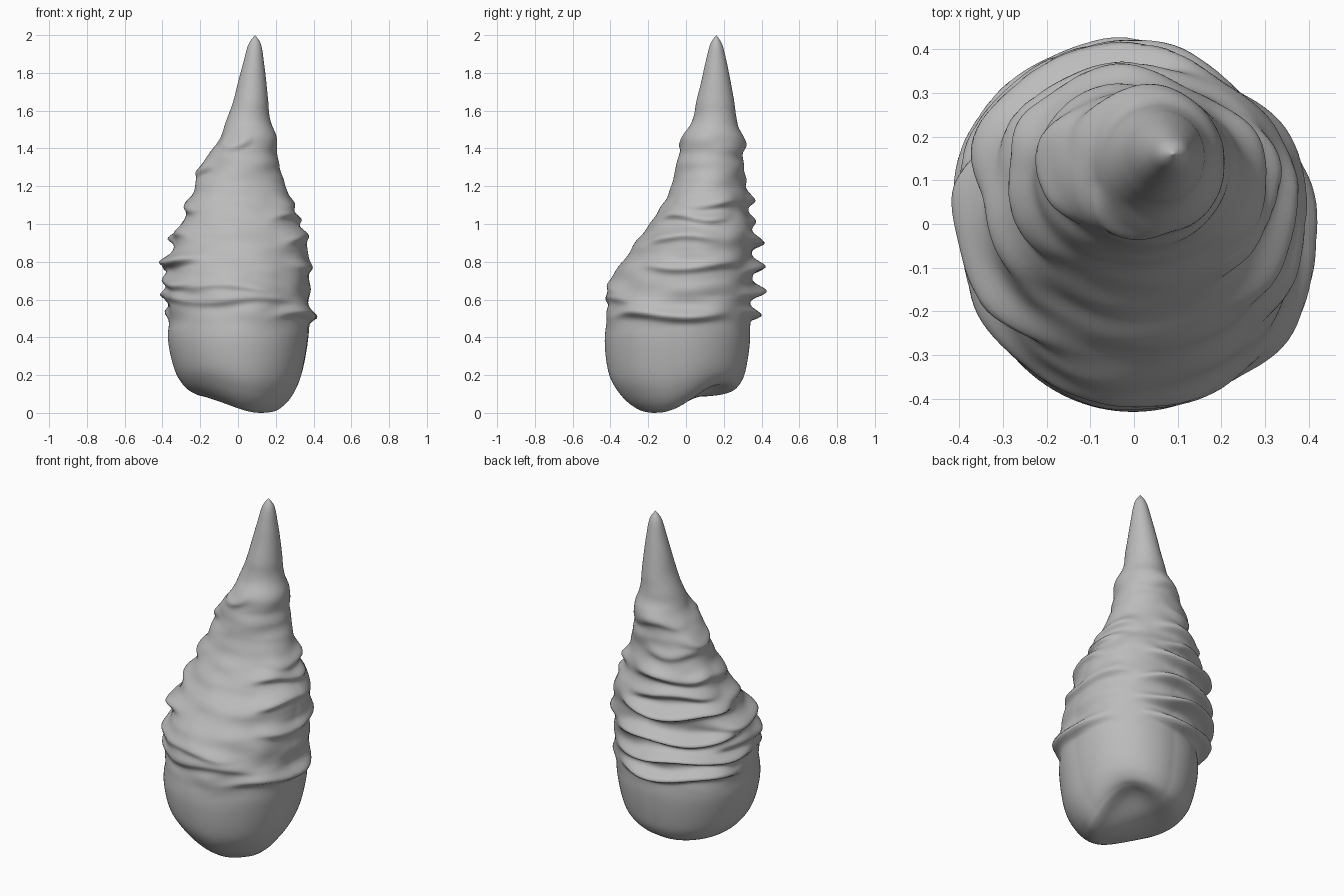
import bpy
import bmesh
from math import cos, sin, tau, exp, radians, pi
from mathutils import Vector, noise

SIDES, STEPS = 120, 10

cube = bpy.data.objects.get("Cube")
if cube:
    bpy.data.objects.remove(cube, do_unlink=True)

grey = bpy.data.materials.new("plain grey")
grey.use_nodes = True
colour = (0.5, 0.5, 0.5, 1)
grey.diffuse_color = colour
grey.node_tree.nodes["Principled BSDF"].inputs["Base Color"].default_value = colour

# Cross-sections from base to tip: height, left/right limits, front/back limits
sections = [
    (0, .02, .02, -.05, -.05), (0, -.16, .19, -.21, .16),
    (.03, -.245, .25, -.29, .25), (.1, -.305, .3, -.36, .295),
    (.2, -.343, .337, -.41, .318), (.36, -.37, .365, -.43, .335),
    (.5, -.365, .375, -.42, .335), (.6, -.365, .375, -.41, .34),
    (.66, -.37, .375, -.4, .345), (.75, -.36, .365, -.37, .35),
    (.85, -.35, .36, -.3, .35), (.95, -.32, .345, -.23, .345),
    (1.05, -.28, .29, -.16, .33), (1.15, -.25, .265, -.1, .325),
    (1.25, -.21, .235, -.065, .315), (1.35, -.17, .215, -.04, .305),
    (1.45, -.1, .205, -.02, .297), (1.55, -.06, .17, .035, .27),
    (1.65, -.025, .16, .055, .255), (1.75, 0, .15, .08, .237),
    (1.85, .027, .138, .102, .217), (1.95, .055, .122, .128, .192),
    (2, .09, .09, .16, .16),
]

# Skin folds: direction in degrees, height, half-span in degrees, depth
folds = [
    (118, .53, 70, .07), (122, .64, 75, .08), (120, .76, 75, .075), (122, .91, 70, .07),
    (120, 1.01, 60, .04), (120, 1.11, 60, .035), (130, 1.24, 60, .015), (100, 1.4, 80, .012),
    (-12, .52, 60, .04), (5, .78, 55, .03), (-15, .93, 45, .03), (-12, 1.04, 55, .035),
    (0, 1.11, 55, .025), (185, .6, 50, .022), (185, .69, 55, .035), (190, .81, 55, .05),
    (185, .94, 50, .018), (180, 1.09, 55, .02), (180, 1.29, 55, .024),
    (270, .6, 80, .018), (265, .67, 50, .022), (240, 1.43, 45, .02),
]


def spline(a, b, c, d, t):
    return b + t * (c - a + t * (2 * a - 5 * b + 4 * c - d + t * (3 * (b - c) + d - a))) / 2


def smooth(t):
    t = min(max(t, 0), 1)
    return t * t * (3 - 2 * t)


def fold_depth(angle, z):
    total = 0
    for i, (way, height, span, depth) in enumerate(folds):
        off = (angle - radians(way) + pi) % tau - pi
        reach = abs(off) / radians(span)
        if reach < 1:
            dz = z - height - .014 * sin(off * 4 + i * 2)
            width = .036 if dz > 0 else .024
            total += depth * smooth(1.5 * (1 - reach)) * exp(-(dz / width) ** 2)
    return total


def surface_point(section, angle):
    z, x0, x1, y0, y1 = section
    ca, sa = cos(angle), sin(angle)
    # fuller towards the back left corner
    corner = max(0, sin(2 * angle)) if ca > 0 else 0
    full = 1 + .075 * corner * smooth((1.2 - z) / .25)
    x = (x0 + x1) / 2 + (x1 - x0) / 2 * ca * full
    y = (y0 + y1) / 2 + (y1 - y0) / 2 * sa * full
    # creased middle, smooth base and tip
    rough = smooth((z - .4) / .15) * smooth((1.65 - z) / .25)
    grain = noise.noise(Vector((x * 5, y * 5, z * 13)))
    push = fold_depth(angle, z) + .014 * rough * grain
    # base is lowest at its front left, with a hollow under the back left
    away = (max(0, .12 - x) ** 2 + max(0, y + .15) ** 2) ** .5
    hollow = .06 * exp(-((x - .14) ** 2 + (y - .14) ** 2) / .02)
    lift = (.085 * smooth(away / .34) + hollow) * max(0, 1 - z / .5)
    return (x + push * ca, y + push * sa, z + lift)


# Body: rings lofted through the sections and closed at both ends
bm = bmesh.new()
last = len(sections) - 1
levels = []
for i in range(last):
    four = [sections[min(max(i + k, 0), last)] for k in (-1, 0, 1, 2)]
    for s in range(STEPS):
        levels.append([spline(*v, s / STEPS) for v in zip(*four)])
rings = []
for level in levels[1:]:
    level[0] = max(level[0], 0)
    rings.append([bm.verts.new(surface_point(level, tau * k / SIDES)) for k in range(SIDES)])
for low, high in zip(rings, rings[1:]):
    for k in range(SIDES):
        n = (k + 1) % SIDES
        bm.faces.new((low[k], low[n], high[n], high[k]))
tip = bm.verts.new(surface_point(sections[-1], 0))
base = bm.verts.new(surface_point(sections[0], 0))
for k in range(SIDES):
    n = (k + 1) % SIDES
    bm.faces.new((rings[-1][k], rings[-1][n], tip))
    bm.faces.new((rings[0][n], rings[0][k], base))
bmesh.ops.recalc_face_normals(bm, faces=bm.faces)
for face in bm.faces:
    face.smooth = True

mesh = bpy.data.meshes.new("wrinkled_horn")
bm.to_mesh(mesh)
bm.free()
mesh.materials.append(grey)
horn = bpy.data.objects.new("wrinkled_horn", mesh)
bpy.context.collection.objects.link(horn)
